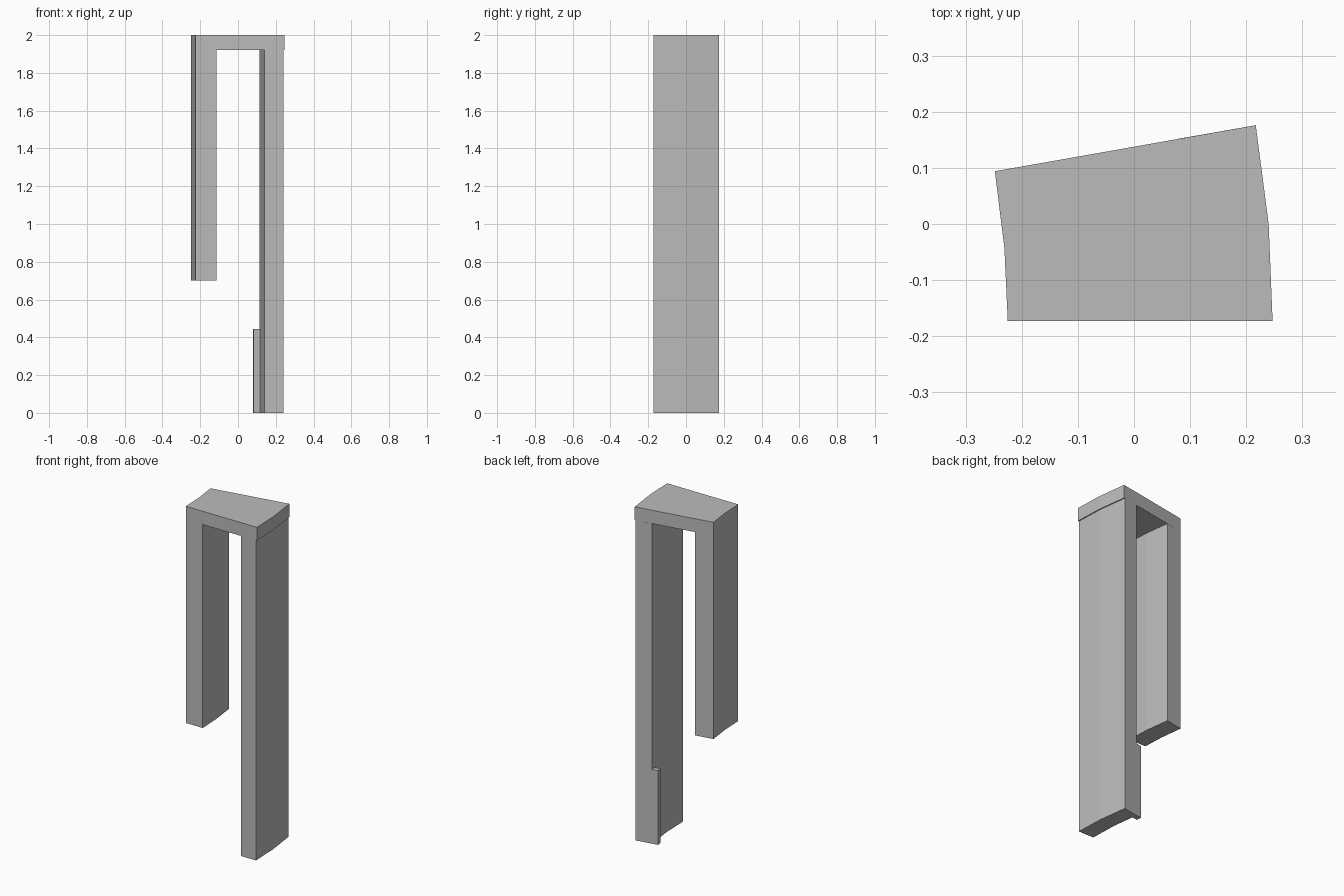
import bpy
import bmesh

cube = bpy.data.objects.get("Cube")
if cube:
    bpy.data.objects.remove(cube, do_unlink=True)

grey = bpy.data.materials.new("plain_grey")
grey.use_nodes = True
colour = (0.5, 0.5, 0.5, 1)
grey.diffuse_color = colour
grey.node_tree.nodes["Principled BSDF"].inputs["Base Color"].default_value = colour


def prism(name, plan, bottom, top):
    """Extrude a plan outline, listed anticlockwise, between two heights."""
    bm = bmesh.new()
    base = bm.faces.new([bm.verts.new((x, y, bottom)) for x, y in plan])
    moved = bmesh.ops.extrude_face_region(bm, geom=[base])["geom"]
    verts = [v for v in moved if isinstance(v, bmesh.types.BMVert)]
    bmesh.ops.translate(bm, vec=(0, 0, top - bottom), verts=verts)
    bmesh.ops.recalc_face_normals(bm, faces=bm.faces)
    mesh = bpy.data.meshes.new(name)
    bm.to_mesh(mesh)
    bm.free()
    mesh.materials.append(grey)
    obj = bpy.data.objects.new(name, mesh)
    bpy.context.collection.objects.link(obj)
    return obj


# Bowed side lines in plan, each from front to back
short_outer = [(-0.225, -0.173), (-0.231, -0.043), (-0.248, 0.094)]
short_inner = [(-0.113, -0.173), (-0.119, -0.035), (-0.138, 0.113)]
tall_inner = [(0.14, -0.173), (0.135, -0.01), (0.114, 0.158)]
tall_outer = [(0.241, -0.173), (0.234, 0.0), (0.211, 0.175)]
cap_outer = [(0.247, -0.173), (0.24, 0.0), (0.217, 0.176)]

underside = 1.92

# Lintel across both legs, slightly overhanging the tall one
prism("lintel", cap_outer + short_outer[::-1], underside, 2.0)

# Legs
prism("short_leg", short_inner + short_outer[::-1], 0.7, underside)
prism("tall_leg", tall_outer + tall_inner[::-1], 0.0, underside)

# Low fin at the back of the tall leg, pointing into the opening
fin = [(0.083, 0.122), (0.118, 0.128), (0.114, 0.158), (0.079, 0.152)]
prism("low_fin", fin, 0.0, 0.445)
